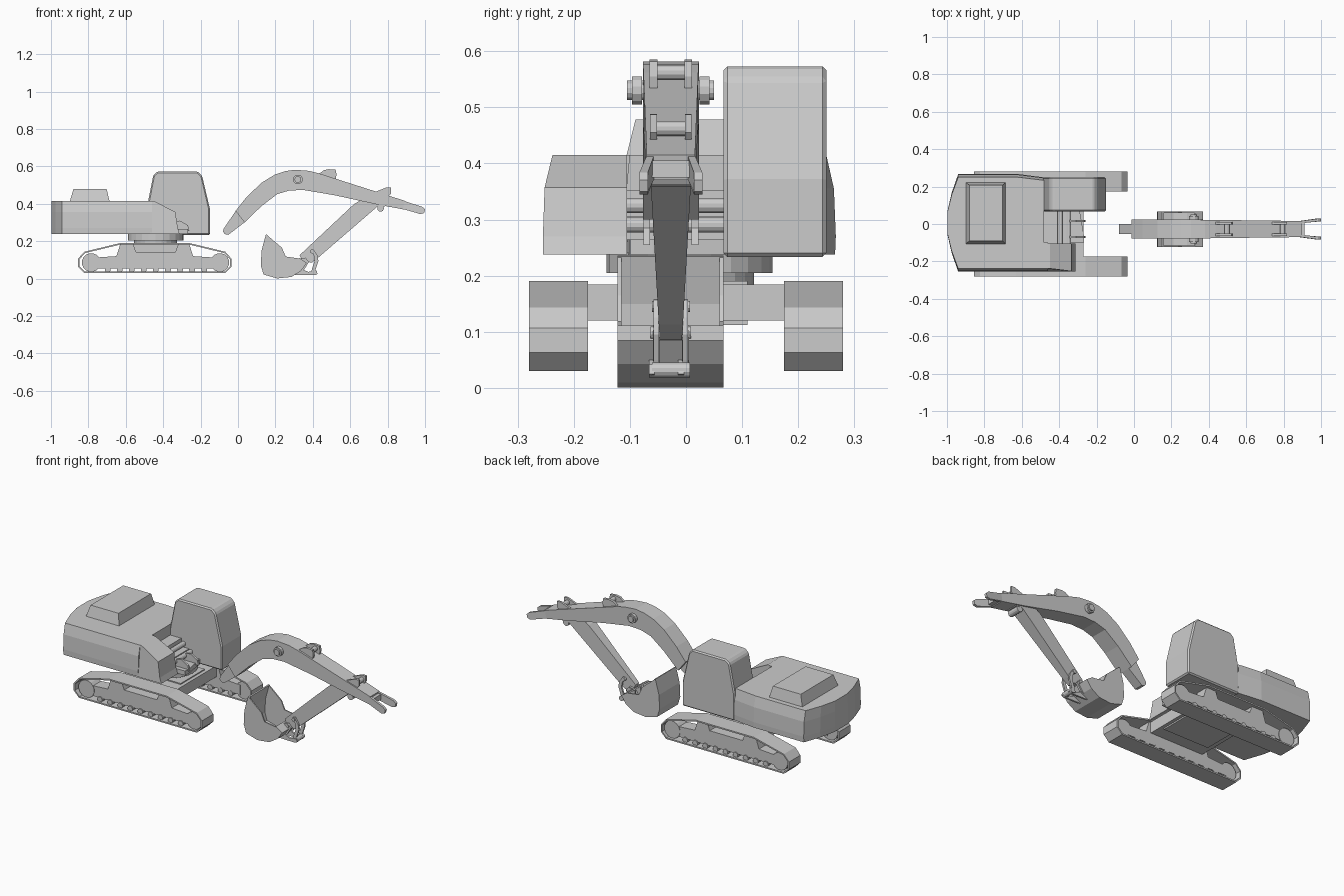
import bpy, bmesh, math
from mathutils import Matrix

if "Cube" in bpy.data.objects:
    bpy.data.objects.remove(bpy.data.objects["Cube"])

CY = -0.027   # centre line of the digging arm


def finish(name, bm, bevel=0.0, solid=0.0):
    bmesh.ops.recalc_face_normals(bm, faces=bm.faces[:])
    me = bpy.data.meshes.new(name)
    bm.to_mesh(me)
    bm.free()
    ob = bpy.data.objects.new(name, me)
    bpy.context.collection.objects.link(ob)
    if solid:
        m = ob.modifiers.new("solid", 'SOLIDIFY')
        m.thickness, m.offset, m.use_even_offset = solid, 0, True
    if bevel:
        m = ob.modifiers.new("bevel", 'BEVEL')
        m.width, m.segments = bevel, 1
    return ob


def loft(name, rings, bevel=0.0):
    """Closed solid through matching rings of 3D points."""
    bm = bmesh.new()
    vs = [[bm.verts.new(p) for p in r] for r in rings]
    n = len(rings[0])
    for a, b in zip(vs, vs[1:]):
        for i in range(n):
            j = (i + 1) % n
            bm.faces.new((a[i], a[j], b[j], b[i]))
    bm.faces.new(vs[0])
    bm.faces.new(vs[-1])
    return finish(name, bm, bevel)


def prism(name, pts, y0, y1, bevel=0.0):
    """Side profile (x, z) extruded from y0 to y1; either may depend on x, z."""
    at = lambda y, x, z: y(x, z) if callable(y) else y
    return loft(name, [[(x, at(y, x, z), z) for x, z in pts] for y in (y0, y1)], bevel)


def strip(name, pts, y0, y1, t, closed):
    """Sheet following a side path, given a thickness."""
    bm = bmesh.new()
    a = [bm.verts.new((x, y0, z)) for x, z in pts]
    b = [bm.verts.new((x, y1, z)) for x, z in pts]
    for i in range(len(pts) - (0 if closed else 1)):
        j = (i + 1) % len(pts)
        bm.faces.new((a[i], a[j], b[j], b[i]))
    return finish(name, bm, solid=t)


def box(name, x0, x1, y0, y1, z0, z1, bevel=0.0):
    return prism(name, [(x0, z0), (x1, z0), (x1, z1), (x0, z1)], y0, y1, bevel)


def rod(name, x, z, r, y0, y1, n=12):
    return prism(name, [(x + r * math.cos(2 * math.pi * (i + .5) / n),
                         z + r * math.sin(2 * math.pi * (i + .5) / n)) for i in range(n)], y0, y1)


# Crawler tracks: belt, frame, end wheels, rollers
belt = [(-.82, .034), (-.07, .034), (-.039, .065), (-.039, .105), (-.07, .14), (-.26, .186),
        (-.63, .186), (-.82, .14), (-.851, .105), (-.851, .065)]
frame = [(-.77, .055), (-.77, .112), (-.65, .12), (-.63, .183), (-.56, .183), (-.545, .142),
         (-.335, .142), (-.32, .183), (-.26, .183), (-.24, .12), (-.12, .112), (-.12, .055)]
for s, side in ((-1, "right"), (1, "left")):
    strip(side + "_track_belt", belt, s * .175, s * .28, .008, True)
    prism(side + "_track_frame", frame, s * .19, s * .262)
    for x, end in ((-.785, "rear"), (-.097, "front")):
        rod(f"{side}_{end}_wheel", x, .086, .05, s * .192, s * .265, 16)
    for i in range(9):
        rod(f"{side}_roller_{i}", -.697 + i * .0645, .048, .016, s * .188, s * .268, 10)

# Undercarriage and slewing ring
box("undercarriage_centre", -.58, -.29, -.11, .11, .112, .19)
box("undercarriage_beam", -.61, -.27, -.19, .19, .12, .184)


def disc(name, r, z0, z1, n=24):
    loft(name, [[(-.44 + r * math.cos(2 * math.pi * i / n), .006 + r * math.sin(2 * math.pi * i / n), z)
                 for i in range(n)] for z in (z0, z1)])


disc("slewing_ring_lower", .115, .18, .208)
disc("slewing_ring_upper", .148, .205, .242)

# Rear body with curved counterweight
plan = [(-.48, .243), (-.62, .261), (-.94, .261), (-.975, .16), (-.998, .06), (-.998, -.06),
        (-.975, -.16), (-.94, -.261), (-.46, -.261), (-.46, -.113), (-.48, -.113)]
loft("rear_body", [[(x, .006 + y * k, z) for x, y in plan]
                   for z, k in ((.238, .995), (.27, 1), (.355, .987), (.415, .935))])


def right_side(x, z):
    return -.255 if z < .3 else (-.252 if z < .4 else -.238)


prism("right_front_body", [(-.47, .238), (-.47, .415), (-.45, .415), (-.335, .357), (-.322, .27), (-.312, .238)],
      right_side, -.105)

# Engine hood
loft("engine_hood", [[(x0, y0, z), (x1, y0, z), (x1, y1, z), (x0, y1, z)] for x0, x1, y0, y1, z in
                     ((-.9, -.686, -.107, .222, .41), (-.88, -.702, -.09, .208, .478))])

# Cab
prism("cab", [(-.485, .233), (-.15, .233), (-.15, .372), (-.192, .55), (-.215, .573), (-.43, .573),
              (-.453, .553), (-.485, .39)], .067, .25, .007)

# Boom bay: floor, steps, pipes and foot lugs
loft("bay_floor", [[(-.5, -.11, z), (-.268, -.1, z), (-.268, -.06, z), (-.29, .07, z), (-.5, .07, z)]
                   for z in (.238, .264)])
box("bay_step_low", -.49, -.36, -.105, .068, .26, .305)
box("bay_step_high", -.49, -.41, -.105, .068, .3, .352)
rod("bay_pipe_low", -.35, .29, .014, -.105, .068)
rod("bay_pipe_high", -.395, .325, .014, -.105, .068)
for s, side in ((-1, "right"), (1, "left")):
    y = CY + s * .043
    prism(side + "_foot_lug", [(-.36, .255), (-.26, .255), (-.268, .285), (-.31, .31), (-.36, .3)], y - .006, y + .006)


# Boom
def half(x):
    return .05 - .007 * min(max((x - .35) / .5, 0), 1)


boom = [(-.013, .362), (.045, .435), (.125, .512), (.195, .555), (.25, .574), (.305, .582), (.38, .576),
        (.435, .562), (.895, .415), (.885, .37), (.745, .396), (.515, .446), (.35, .474), (.275, .471),
        (.21, .452), (.125, .387), (.035, .3)]
prism("boom", boom, lambda x, z: CY - half(x), lambda x, z: CY + half(x))
prism("boom_foot", [(-.01, .365), (-.078, .265), (-.08, .25), (-.07, .238), (-.052, .234), (.038, .303)],
      CY - .027, CY + .027)
rod("boom_pin", .32, .53, .018, -.105, .05)
for y, side in ((CY - .06, "right"), (CY + .06, "left")):
    rod(side + "_boom_pin_collar", .32, .53, .026, y - .009, y + .009)

# Boom tip fork
for s, side in ((-1, "right"), (1, "left")):
    prism(side + "_tip_cheek", [(.89, .414), (.985, .384), (1, .37), (.995, .35), (.975, .345), (.882, .372)],
          lambda x, z, s=s: CY + s * (.03 if x < .9 else .041),
          lambda x, z, s=s: CY + s * (.043 if x < .9 else .056))
    y = CY + s * .031
    # Cylinder mount on boom top
    prism(side + "_boom_lug", [(.425, .555), (.46, .58), (.485, .585), (.522, .582), (.527, .555), (.52, .525)],
          y - .007, y + .007)
    # Lugs on top of the stick
    prism(side + "_stick_lug", [(.7, .45), (.795, .488), (.818, .487), (.818, .455), (.79, .42), (.72, .42)],
          y - .006, y + .006)
box("boom_tip_web", .885, .912, CY - .04, CY + .04, .375, .405)
rod("boom_lug_pin", .497, .562, .014, CY - .035, CY + .035)
rod("stick_lug_pin", .795, .462, .014, CY - .035, CY + .035)
rod("stick_pivot", .762, .376, .018, CY - .036, CY + .036)


# Stick, narrowing toward the bucket
def stick_half(x):
    return .017 + .02 * min(max((x - .34) / .4, 0), 1)


prism("stick", [(.33, .125), (.345, .14), (.62, .398), (.715, .455), (.79, .43), (.785, .385), (.745, .385),
                (.43, .113), (.395, .085), (.345, .095)],
      lambda x, z: CY - stick_half(x), lambda x, z: CY + stick_half(x))

# Bucket: curved shell with side plates
shell = [(.153, .235), (.13, .15), (.126, .07), (.14, .025), (.21, .005), (.285, .013), (.335, .045),
         (.362, .083), (.325, .108)]
strip("bucket_shell", shell, -.122, .067, .008, False)
for y, side in ((-.122, "right"), (.06, "left")):
    prism(side + "_bucket_side", shell + [(.255, .118), (.235, .165)], y, y + .007)

# Bucket linkage
for s, side in ((-1, "right"), (1, "left")):
    y = CY + s * .026
    prism(side + "_curved_link", [(.39, .155), (.403, .157), (.425, .125), (.43, .095), (.415, .05), (.405, .025),
                                  (.39, .025), (.395, .05), (.41, .095), (.407, .12)], y - .005, y + .005)
    prism(side + "_bucket_link", [(.3, .02), (.31, .045), (.345, .05), (.375, .036), (.42, .042), (.425, .025),
                                  (.41, .018)], y - .013, y - .003)
    prism(side + "_bucket_ear", [(.32, .03), (.325, .105), (.36, .112), (.38, .09), (.355, .05)], y - .006, y + .006)
rod("link_pin_low", .41, .032, .014, CY - .034, CY + .034)
rod("link_pin_high", .396, .145, .01, CY - .034, CY + .034)
rod("bucket_pin", .355, .098, .012, CY - .036, CY + .036)
